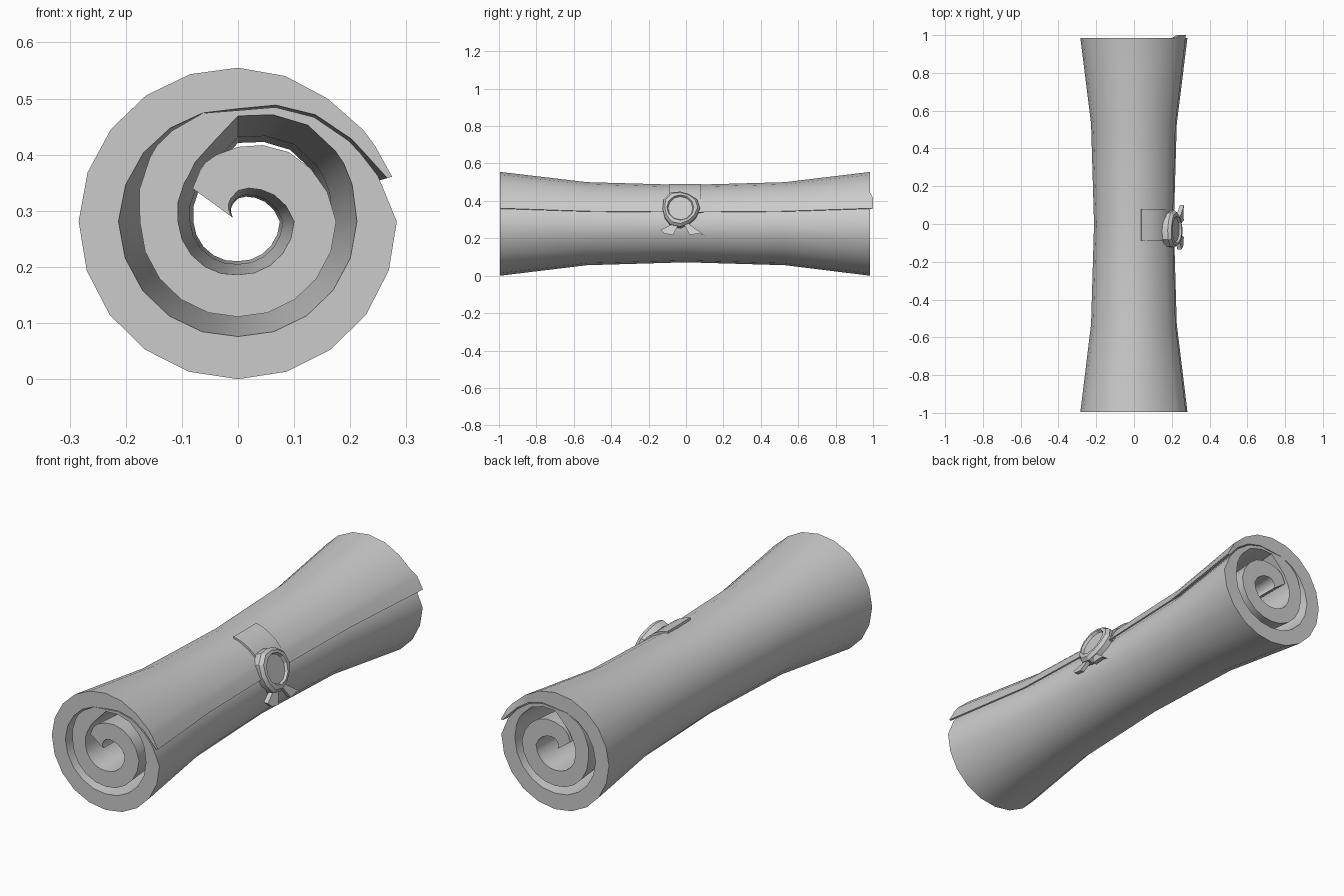
import bpy, bmesh, math
from mathutils import Matrix, Vector

if "Cube" in bpy.data.objects:
    bpy.data.objects.remove(bpy.data.objects["Cube"])

grey = bpy.data.materials.new("parchment grey")
grey.diffuse_color = (0.6, 0.6, 0.6, 1)
grey.use_nodes = True
grey.node_tree.nodes["Principled BSDF"].inputs["Base Color"].default_value = grey.diffuse_color
CZ = 0.281  # height of the scroll axis


def finish(bm, name, angle=35):
    bmesh.ops.recalc_face_normals(bm, faces=bm.faces)
    me = bpy.data.meshes.new(name)
    bm.to_mesh(me)
    bm.free()
    ob = bpy.data.objects.new(name, me)
    bpy.context.collection.objects.link(ob)
    me.materials.append(grey)
    bpy.ops.object.select_all(action='DESELECT')
    bpy.context.view_layer.objects.active = ob
    ob.select_set(True)
    bpy.ops.object.shade_smooth_by_angle(angle=math.radians(angle))
    return ob


# Spiral: (turns clockwise from the left, inner radius, outer radius)
KEYS = [(.1, .015, .10), (.17, .035, .12), (.25, .055, .133), (.35, .07, .153),
        (.5, .10, .175), (.75, .095, .17), (1.0, .107, .175), (1.12, .12, .198),
        (1.2, .147, .203), (1.25, .188, .198), (1.35, .212, .23), (1.42, .215, .25),
        (1.5, .212, .283), (1.75, .205, .281), (2.0, .213, .284), (2.25, .201, .274),
        (2.35, .235, .271), (2.42, .256, .279), (2.455, .277, .286)]


def radii(t):
    for a, b in zip(KEYS, KEYS[1:]):
        if t <= b[0]:
            f = (t - a[0]) / (b[0] - a[0])
            return a[1] + f * (b[1] - a[1]), a[2] + f * (b[2] - a[2])
    return KEYS[-1][1:]


def point(r, t, y):
    a = math.pi - t * math.tau
    return Vector((r * math.cos(a), y, CZ + r * math.sin(a)))


# Rolled sheet, narrower in the middle
ts = sorted(set([k[0] for k in KEYS] + [i / 20 for i in range(3, 49)]))
ts = [t for i, t in enumerate(ts) if i == 0 or t - ts[i - 1] > 0.008]
stations = [(-0.995, 1), (-0.53, .8), (0, .745), (.53, .8), (.985, 1)]
bm = bmesh.new()
grid = []
for y, s in stations:
    row = []
    for t in ts:
        ri, ro = radii(t)
        # free outer corner sticks out a little at the back
        yy = y + (.015 if y > .9 and t > 2.4 else 0)
        row.append((bm.verts.new(point(ri * s, t, yy)), bm.verts.new(point(ro * s, t, yy))))
    grid.append(row)
n = len(ts)
for A, B in zip(grid, grid[1:]):
    for i in range(n - 1):
        for k in (0, 1):
            bm.faces.new((A[i][k], A[i + 1][k], B[i + 1][k], B[i][k]))
    for i in (0, n - 1):
        bm.faces.new((A[i][0], A[i][1], B[i][1], B[i][0]))
for row in (grid[0], grid[-1]):
    for i in range(n - 1):
        bm.faces.new((row[i][0], row[i][1], row[i + 1][1], row[i + 1][0]))
finish(bm, "rolled_scroll", 40)

# Strap lying over the top right of the scroll under the seal
bm = bmesh.new()
rows = []
for i in range(9):
    t = .28 + i * .022
    rows.append([bm.verts.new(point(r, t, y)) for r, y in
                 ((.195, -.09), (.213, -.09), (.213, .08), (.195, .08))])
for a, b in zip(rows, rows[1:]):
    for k in range(4):
        bm.faces.new((a[k], a[(k + 1) % 4], b[(k + 1) % 4], b[k]))
bm.faces.new(rows[0])
bm.faces.new(rows[-1])
finish(bm, "strap")

# Wax seal: lathed irregular disc with a raised rim, facing +x and slightly up
bm = bmesh.new()
seat = Matrix.Translation((.2, -.03, .355)) @ Matrix.Rotation(math.radians(70), 4, 'Y')
profile = [(.098, -.02), (.1, .012), (.088, .028), (.072, .03), (.066, .018)]
N = 12
rings = []
for r, h in profile:
    ring = []
    for i in range(N):
        a = math.tau * i / N
        w = 1 + .06 * math.cos(3 * a + 1) if r > .08 else 1
        ring.append(bm.verts.new(seat @ Vector((r * w * math.cos(a), r * w * math.sin(a), h))))
    rings.append(ring)
for a, b in zip(rings, rings[1:]):
    for i in range(N):
        j = (i + 1) % N
        bm.faces.new((a[i], a[j], b[j], b[i]))
bm.faces.new(rings[0])
bm.faces.new(rings[-1])
finish(bm, "wax_seal", 25)

# Two ribbon tails hanging below the seal
for side, name in ((-1, "left"), (1, "right")):
    bm = bmesh.new()
    tail = [(.0, .30), (.03, .285), (.11 if side < 0 else .125, .245 if side < 0 else .215),
            (.09, .225), (.045, .218)]
    loops = []
    for dx in (0, .022):
        loops.append([bm.verts.new((.205 + dx + .45 * (.30 - z), -.025 + side * y, z)) for y, z in tail])
    bm.faces.new(loops[0])
    bm.faces.new(loops[1])
    for i in range(5):
        j = (i + 1) % 5
        bm.faces.new((loops[0][i], loops[0][j], loops[1][j], loops[1][i]))
    finish(bm, name + "_ribbon_tail", 20)
